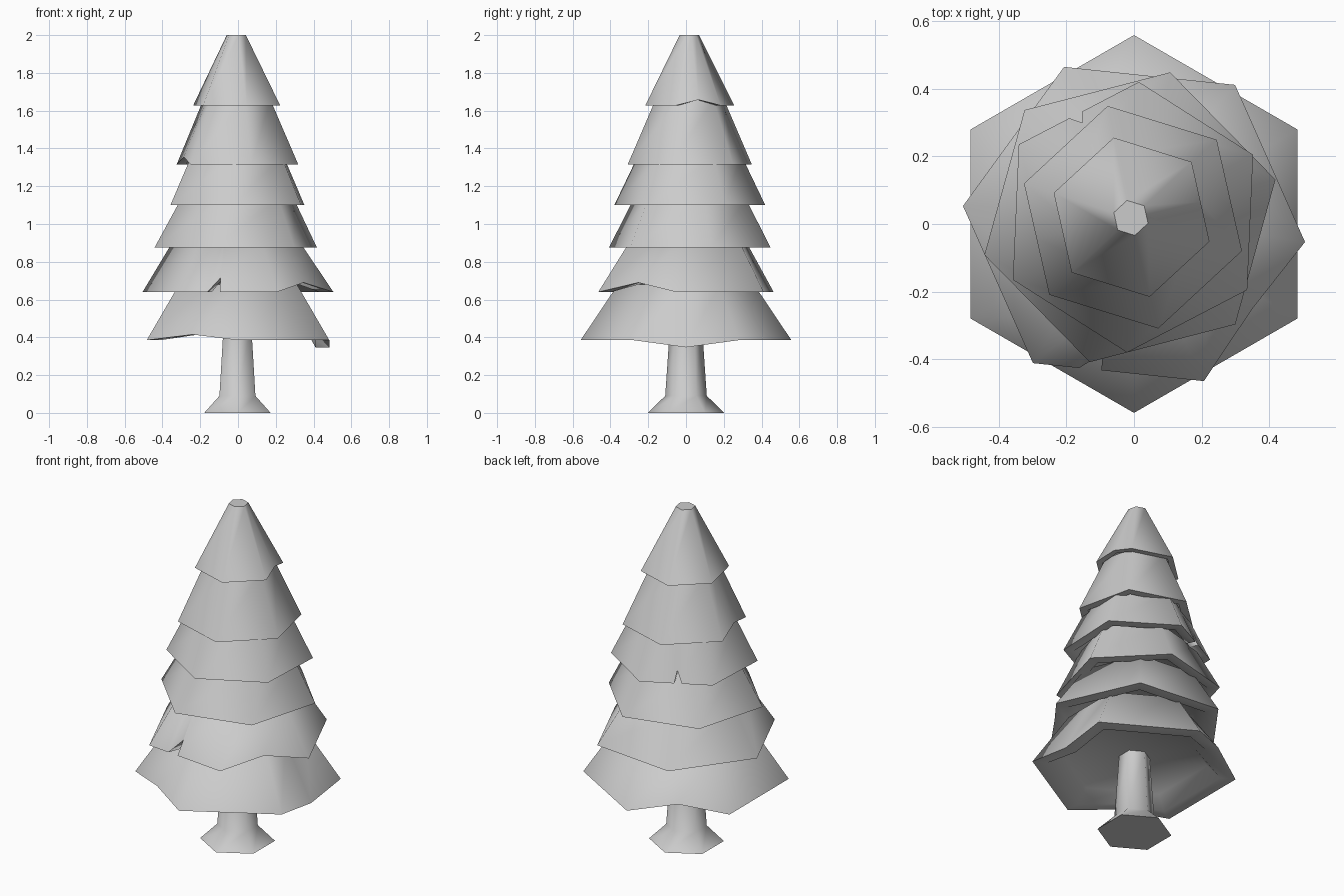
import bpy, bmesh, math
from mathutils import Vector

if "Cube" in bpy.data.objects:
    bpy.data.objects.remove(bpy.data.objects["Cube"])


def hex_ring(center, r, z, angle, extras=(), scale=1.0):
    """Hexagon ring; extras are (edge, t, dz, inset) points added along its edges."""
    c = Vector((center[0], center[1], z))
    corner = [c + Vector((math.cos(math.radians(angle + 60 * i)) * r,
                          math.sin(math.radians(angle + 60 * i)) * r, 0)) for i in range(6)]
    pts = []
    for i in range(6):
        pts.append(corner[i])
        for e, t, dz, inset in sorted(extras):
            if e == i:
                p = corner[i].lerp(corner[(i + 1) % 6], t)
                p = p + (c - p).normalized() * inset * scale
                p.z += dz * scale
                pts.append(p)
    return pts


def loft(name, rings, end_centre=None):
    """Skin rings in order, cap the last, close the first (or fan to a centre)."""
    bm = bmesh.new()
    rows = [[bm.verts.new(p) for p in ring] for ring in rings]
    n = len(rows[0])
    for a, b in zip(rows, rows[1:]):
        for i in range(n):
            j = (i + 1) % n
            bm.faces.new((a[i], a[j], b[j], b[i]))
    bm.faces.new(rows[-1])
    if end_centre is None:
        bm.faces.new(rows[0][::-1])
    else:
        v = bm.verts.new(end_centre)
        for i in range(n):
            bm.faces.new((v, rows[0][(i + 1) % n], rows[0][i]))
    bmesh.ops.recalc_face_normals(bm, faces=bm.faces)
    me = bpy.data.meshes.new(name)
    bm.to_mesh(me)
    bm.free()
    ob = bpy.data.objects.new(name, me)
    bpy.context.collection.objects.link(ob)
    bpy.ops.object.select_all(action='DESELECT')
    ob.select_set(True)
    bpy.context.view_layer.objects.active = ob
    bpy.ops.object.shade_smooth_by_angle(angle=math.radians(60.5))
    return ob


def tier(name, c, top_c, r, top_r, z, top_z, angle, extras):
    flat = [(e, t, 0, 0) for e, t, _, _ in extras]
    recess = hex_ring(c, r * 0.72, z + 0.07, angle, flat)  # hollow underside
    lip = hex_ring(c, r * 0.85, z, angle, extras)          # flat lip
    rim = hex_ring(c, r, z, angle, extras)                 # drooping rim
    top = hex_ring(top_c, top_r, top_z, angle, flat)
    loft(name, [recess, lip, rim, top], Vector((c[0], c[1], z + 0.085)))


# Trunk with flared foot
loft("trunk", [hex_ring((-0.003, 0), r, z, 90) for r, z in
               ((0.203, 0), (0.11, 0.09), (0.084, 0.47))])

# Branch tiers, bottom to top, with bent rim midpoints and torn notches
O, U = (0, 0), (-0.003, 0.02)
tier("branches_1", O, O, 0.558, 0.36, 0.385, 0.68, 30,
     [(5, 0.5, -0.038, 0), (3, 0.5, 0.03, 0), (1, 0.5, 0.05, 0)])
tier("branches_2", O, (-0.01, 0.01), 0.508, 0.335, 0.64, 0.91, -6,
     [(5, 0.5, 0.05, 0.01),
      (4, 0.27, 0, 0), (4, 0.385, 0.075, 0.05), (4, 0.4, 0, 0)])
tier("branches_3", (-0.012, 0.02), U, 0.444, 0.31, 0.875, 1.13, 14.5, [])
tier("branches_4", U, U, 0.4, 0.275, 1.1, 1.36, 27.5,
     [(1, 0.475, 0, 0), (1, 0.51, 0.065, 0.03), (1, 0.58, 0, 0)])
tier("branches_5", U, (-0.006, 0.02), 0.337, 0.185, 1.315, 1.66, 42.8,
     [(2, 0.5, 0.04, 0)])
tier("branches_6", (-0.007, 0.02), (-0.009, 0.018), 0.241, 0.053, 1.628, 2.0, 42.7,
     [(5, 0.5, 0.03, 0)])
